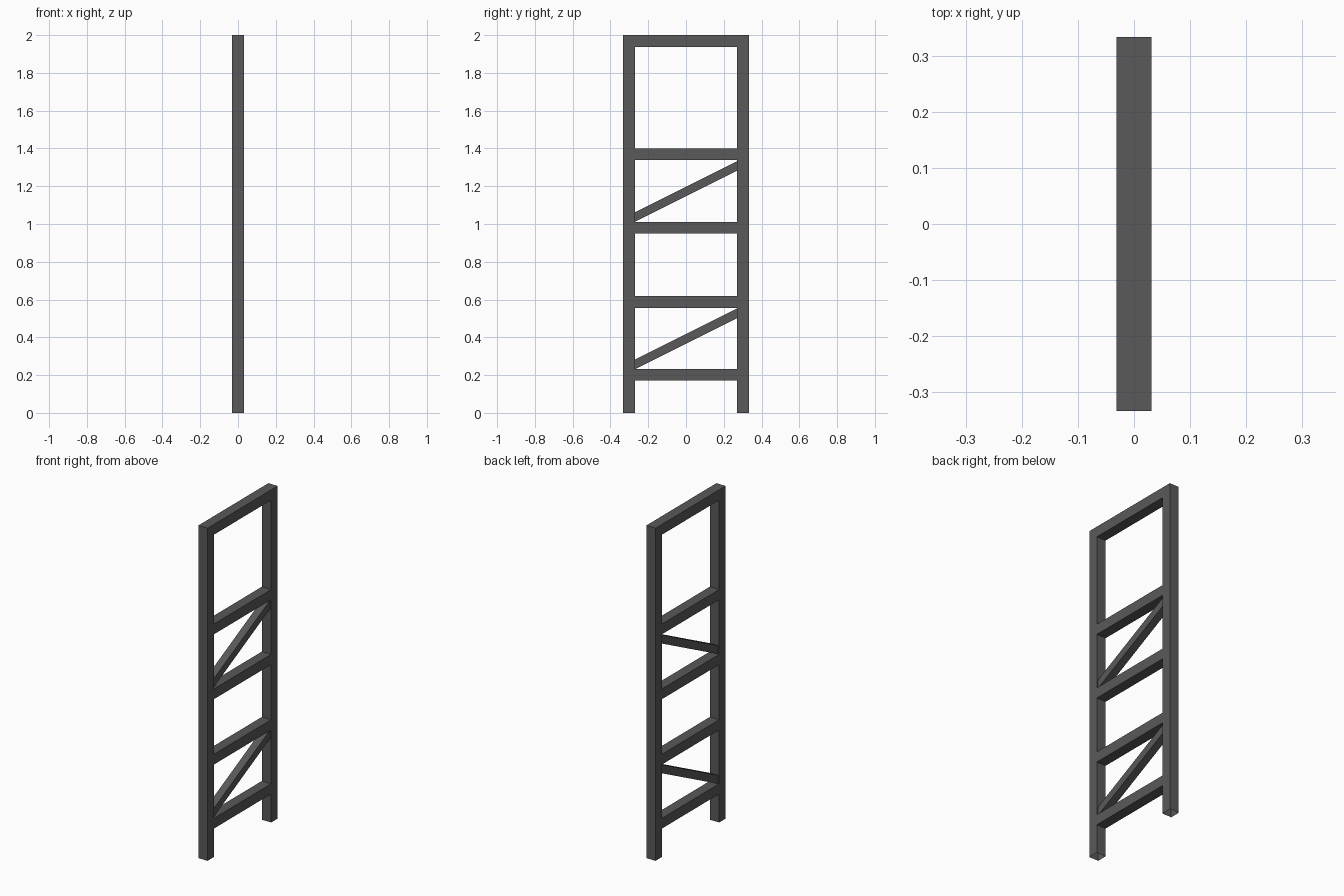
import bpy, bmesh
from math import atan2, hypot

cube = bpy.data.objects.get("Cube")
if cube:
    bpy.data.objects.remove(cube, do_unlink=True)

TUBE = 0.062          # square tube of the frame and rungs
BRACE = 0.046         # thinner tube of the diagonal braces
OUTER = 0.333         # half depth of the frame
INNER = OUTER - TUBE
TOP = 2.0

steel = bpy.data.materials.new("dark_grey_steel")
steel.use_nodes = True
colour = (0.1, 0.1, 0.1, 1)
steel.diffuse_color = colour
steel.node_tree.nodes["Principled BSDF"].inputs["Base Color"].default_value = colour


def finish(name, bm):
    bmesh.ops.recalc_face_normals(bm, faces=bm.faces)
    mesh = bpy.data.meshes.new(name)
    bm.to_mesh(mesh)
    bm.free()
    mesh.materials.append(steel)
    obj = bpy.data.objects.new(name, mesh)
    bpy.context.collection.objects.link(obj)
    return obj


def bar(name, size, y0, z0, y1, z1):
    """Square bar running between two points in the plane of the frame."""
    bm = bmesh.new()
    bmesh.ops.create_cube(bm, size=1)
    bmesh.ops.scale(bm, vec=(size, hypot(y1 - y0, z1 - z0), size), verts=bm.verts)
    obj = finish(name, bm)
    obj.location = (0, (y0 + y1) / 2, (z0 + z1) / 2)
    obj.rotation_euler.x = atan2(z1 - z0, y1 - y0)
    return obj


# Legs and top rail: one bent tube, open at the feet
profile = [(-OUTER, 0), (-OUTER, TOP), (OUTER, TOP), (OUTER, 0),
           (INNER, 0), (INNER, TOP - TUBE), (-INNER, TOP - TUBE), (-INNER, 0)]
bm = bmesh.new()
sides = [[bm.verts.new((x, y, z)) for y, z in profile] for x in (-TUBE / 2, TUBE / 2)]
for side in sides:
    bm.faces.new(side)
a, b = sides
for i in range(len(profile)):
    j = (i + 1) % len(profile)
    if profile[i][1] or profile[j][1]:      # leave the foot ends open
        bm.faces.new((a[i], a[j], b[j], b[i]))
finish("outer_frame", bm)

# Rungs
for i, z in enumerate((0.202, 0.587, 0.98, 1.37)):
    bar(f"rung_{i + 1}", TUBE, -INNER, z, INNER, z)

# Diagonal braces, with ends tucked inside the legs
REACH = INNER + 0.02
for name, z in (("lower_brace", 0.392), ("upper_brace", 1.172)):
    rise = REACH / 2
    bar(name, BRACE, -REACH, z - rise, REACH, z + rise)
